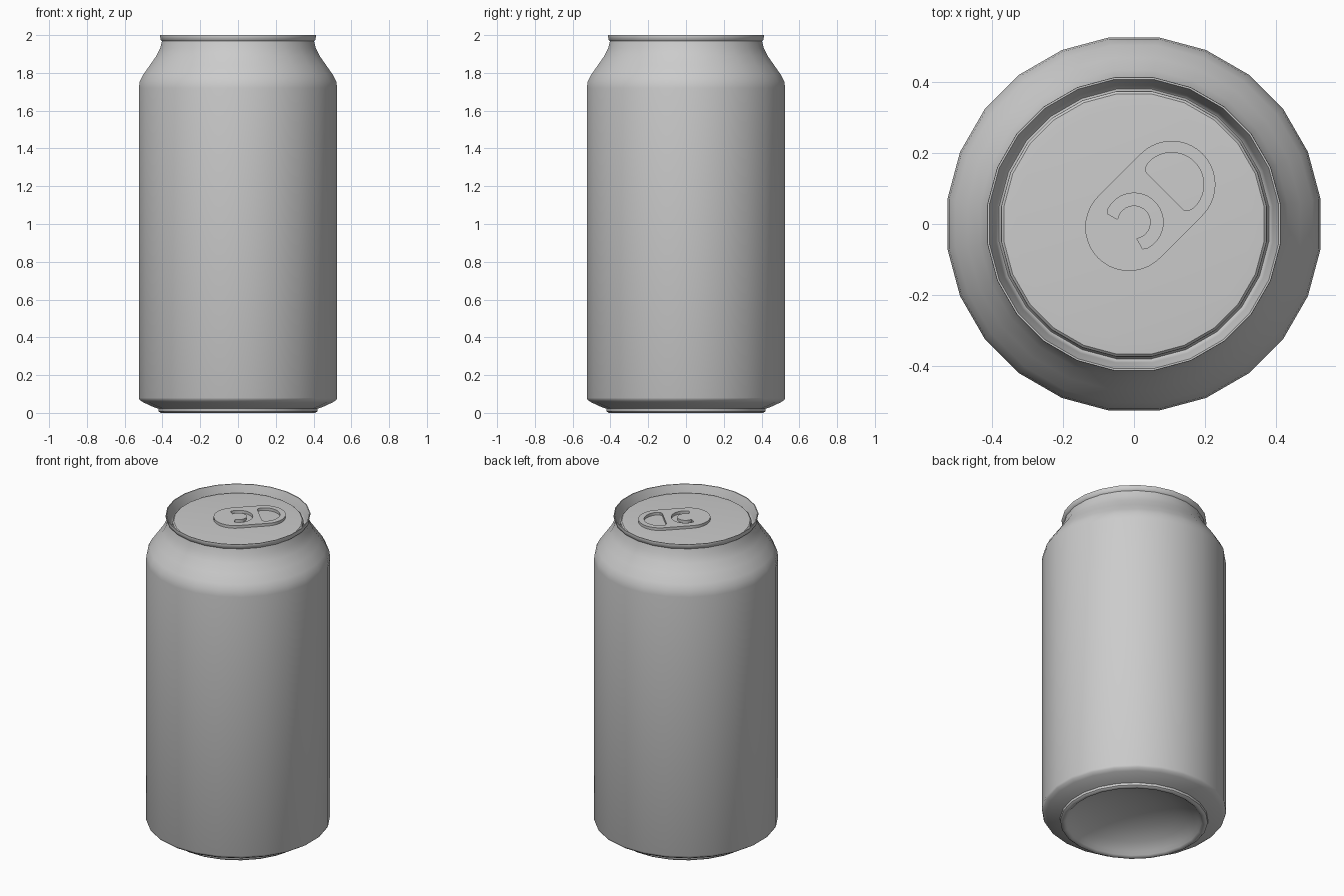
import bpy, bmesh, math
from mathutils import Matrix

if "Cube" in bpy.data.objects:
    bpy.data.objects.remove(bpy.data.objects["Cube"], do_unlink=True)

# Single plain aluminium grey
metal = bpy.data.materials.new("aluminium_grey")
metal.use_nodes = True
COLOUR = (0.6, 0.6, 0.6, 1)
metal.diffuse_color = COLOUR
metal.node_tree.nodes["Principled BSDF"].inputs["Base Color"].default_value = COLOUR

SIDES = 24
HALF = math.pi / SIDES


def finish(obj, angle):
    obj.data.materials.clear()
    obj.data.materials.append(metal)
    bpy.ops.object.select_all(action='DESELECT')
    obj.select_set(True)
    bpy.context.view_layer.objects.active = obj
    bpy.ops.object.shade_smooth_by_angle(angle=math.radians(angle))


def lathe(name, profile, angle=40):
    """Spin (flat radius, z) points into a 24-sided shell; radius 0 closes to a point."""
    bm = bmesh.new()
    rings = []
    for r, z in profile:
        if r == 0:
            rings.append([bm.verts.new((0, 0, z))] * SIDES)
            continue
        R = r / math.cos(HALF)
        rings.append([bm.verts.new((R * math.cos(HALF * (2 * i + 1)),
                                    R * math.sin(HALF * (2 * i + 1)), z))
                      for i in range(SIDES)])
    for a, b in zip(rings, rings[1:]):
        for i in range(SIDES):
            j = (i + 1) % SIDES
            bm.faces.new(list(dict.fromkeys((a[i], a[j], b[j], b[i]))))
    mesh = bpy.data.meshes.new(name)
    bm.to_mesh(mesh)
    bm.free()
    obj = bpy.data.objects.new(name, mesh)
    bpy.context.collection.objects.link(obj)
    finish(obj, angle)
    return obj


# Domed underside, standing ring, wall, shoulder and neck
lathe("can_body", [
    (0, 0.13), (0.12, 0.122), (0.23, 0.098), (0.32, 0.06), (0.37, 0.025),
    (0.385, 0.008), (0.395, 0), (0.41, 0), (0.42, 0.008), (0.422, 0.022),
    (0.45, 0.032), (0.50, 0.055), (0.52, 0.068), (0.525, 0.08),
    (0.525, 1.72), (0.52, 1.755), (0.502, 1.79), (0.467, 1.84),
    (0.432, 1.89), (0.412, 1.93), (0.402, 1.97)])

# Seamed rim, countersunk groove and lid panel
lathe("rim_and_lid", [
    (0.402, 1.968), (0.409, 1.974), (0.413, 1.995), (0.412, 2.0),
    (0.407, 2.0), (0.402, 1.985), (0.390, 1.945), (0.385, 1.925),
    (0.379, 1.92), (0.374, 1.927), (0.373, 1.955), (0.366, 1.962),
    (0.33, 1.965), (0, 1.967)])


def arc(cx, r, start, end, n):
    """Points on an arc centred at (cx, 0), angles in degrees."""
    return [(cx + r * math.cos(math.radians(start + (end - start) * i / n)),
             r * math.sin(math.radians(start + (end - start) * i / n)))
            for i in range(n + 1)]


def plate(name, outlines, z, thick):
    """Flat plate from an outer outline and hole outlines, turned along the tab axis."""
    curve = bpy.data.curves.new(name, 'CURVE')
    curve.dimensions = '2D'
    curve.fill_mode = 'BOTH'
    curve.extrude = thick / 2
    for pts in outlines:
        spline = curve.splines.new('POLY')
        spline.points.add(len(pts) - 1)
        for p, (u, v) in zip(spline.points, pts):
            p.co = (u, v, 0, 1)
        spline.use_cyclic_u = True
    obj = bpy.data.objects.new(name, curve)
    bpy.context.collection.objects.link(obj)
    bpy.ops.object.select_all(action='DESELECT')
    obj.select_set(True)
    bpy.context.view_layer.objects.active = obj
    bpy.ops.object.convert(target='MESH')
    obj = bpy.context.view_layer.objects.active
    obj.data.transform(Matrix.Translation((0, 0.005, z + thick / 2))
                       @ Matrix.Rotation(math.radians(45), 4, 'Z'))
    finish(obj, 30)
    return obj


# Pull tab: pill outline, finger hole and C-shaped slot around the rivet tongue
FRONT, BACK = -0.02, 0.15
pill = arc(BACK, 0.123, -90, 90, 20) + arc(FRONT, 0.123, 90, 270, 20)
finger_hole = (arc(BACK, 0.09, -92, 92, 20)
               + [(BACK - 0.017, 0.086), (BACK - 0.027, 0.074)]
               + [(BACK - 0.027, -0.074), (BACK - 0.017, -0.086)])
slot = (arc(0, 0.082, -108, 108, 24) + [(-0.036, 0.070)]
        + arc(0, 0.047, 125, -125, 20) + [(-0.036, -0.070)])
plate("pull_tab", [pill, finger_hole, slot], 1.967, 0.017)
